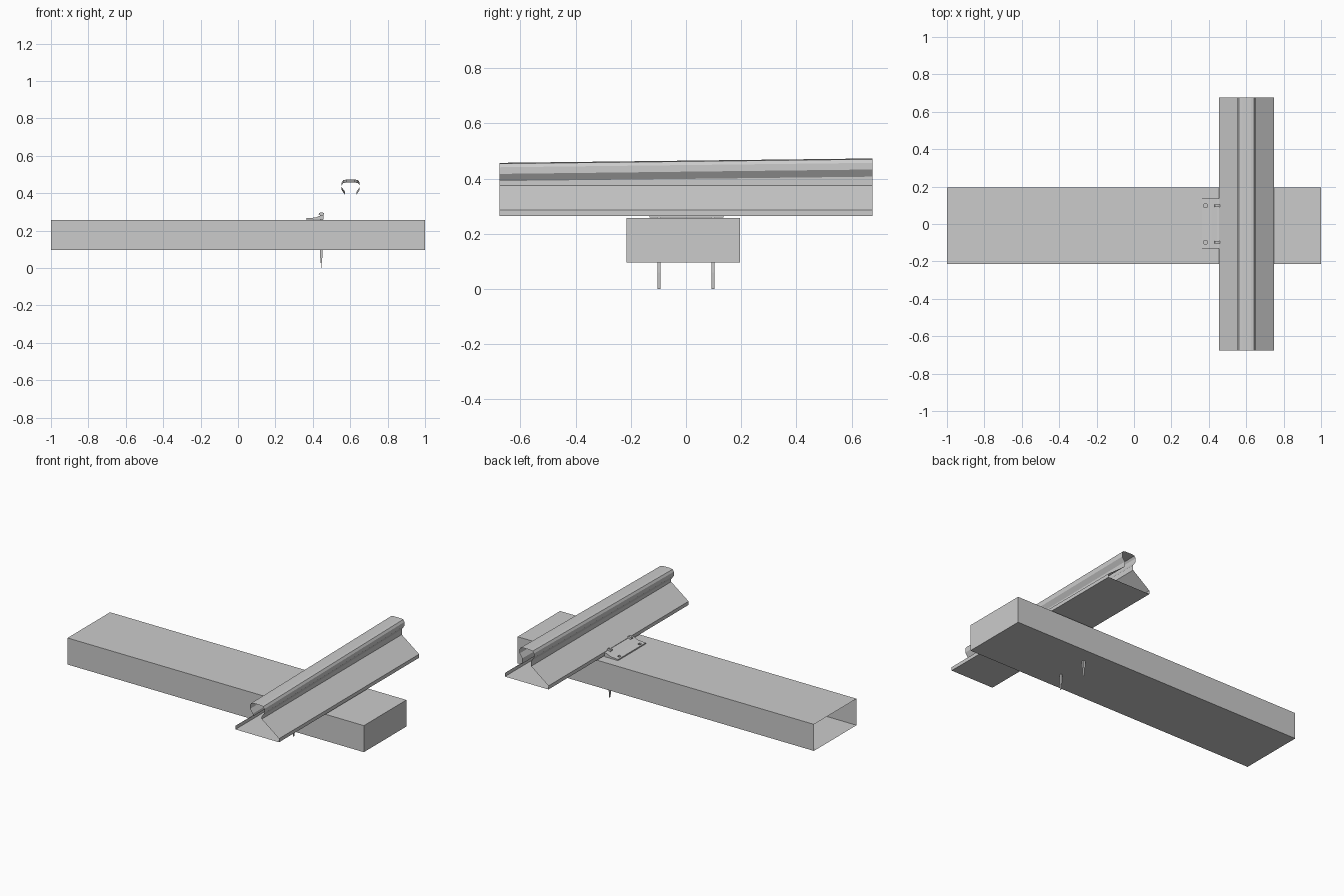
import bpy, bmesh

if "Cube" in bpy.data.objects:
    bpy.data.objects.remove(bpy.data.objects["Cube"])


def finish(name, bm):
    bmesh.ops.recalc_face_normals(bm, faces=bm.faces[:])
    me = bpy.data.meshes.new(name)
    bm.to_mesh(me)
    bm.free()
    ob = bpy.data.objects.new(name, me)
    bpy.context.collection.objects.link(ob)
    return ob


def extrude_y(name, profile, y0, y1, caps=True, lift=None):
    """Closed (x, z) profile swept along y; lift(z) raises the far end."""
    bm = bmesh.new()
    near = [bm.verts.new((x, y0, z)) for x, z in profile]
    far = [bm.verts.new((x, y1, z + (lift(z) if lift else 0))) for x, z in profile]
    n = len(profile)
    for i in range(n):
        j = (i + 1) % n
        bm.faces.new((near[i], near[j], far[j], far[i]))
    if caps:
        bm.faces.new(near)
        bm.faces.new(far)
    return finish(name, bm)


def box(name, lo, hi, open_left=False):
    bm = bmesh.new()
    bmesh.ops.create_cube(bm, size=1)
    for v in bm.verts:
        v.co = [lo[i] if v.co[i] < 0 else hi[i] for i in range(3)]
    bmesh.ops.recalc_face_normals(bm, faces=bm.faces[:])
    if open_left:
        end = [f for f in bm.faces if f.normal.x < -0.9]
        bmesh.ops.delete(bm, geom=end, context='FACES_ONLY')
    me = bpy.data.meshes.new(name)
    bm.to_mesh(me)
    bm.free()
    ob = bpy.data.objects.new(name, me)
    bpy.context.collection.objects.link(ob)
    return ob


# Sleeper: hollow beam with its left end open
box("sleeper", (-1, -0.215, 0.096), (1, 0.195, 0.258), open_left=True)

# Rail: open-ended mirrored profile, with the head rising slightly to the back
CX = 0.6025
half = [(0.147, 0.265), (0.147, 0.287), (0.030, 0.375), (0.030, 0.391),
        (0.048, 0.417), (0.048, 0.441), (0.040, 0.454), (0.022, 0.457)]
profile = [(CX + x, z) for x, z in half] + [(CX - x, z) for x, z in reversed(half)]
extrude_y("rail", profile, -0.675, 0.675, caps=False,
          lift=lambda z: 0.016 if z > 0.38 else 0)

# Tie plate: thin wedge rising to a shoulder against the rail foot
plate = extrude_y("tie_plate",
                  [(0.364, 0.259), (0.456, 0.259), (0.456, 0.285), (0.445, 0.283),
                   (0.415, 0.270), (0.364, 0.266)], -0.132, 0.135)

for side, y in (("front", -0.098), ("back", 0.098)):
    # Empty spike hole through the plate
    cutter = box("hole_cutter_" + side, (0.374, y - 0.009, 0.25), (0.389, y + 0.009, 0.29))
    cutter.hide_render = True
    cutter.hide_viewport = True
    mod = plate.modifiers.new("hole_" + side, 'BOOLEAN')
    mod.operation = 'DIFFERENCE'
    mod.object = cutter

    # Spike: square shank with a chisel tip and a hooked head
    extrude_y("spike_" + side,
              [(0.445, 0.0), (0.451, 0.06), (0.451, 0.284), (0.461, 0.287),
               (0.459, 0.294), (0.446, 0.298), (0.433, 0.294), (0.431, 0.287),
               (0.439, 0.282), (0.439, 0.06)], y - 0.006, y + 0.006)
